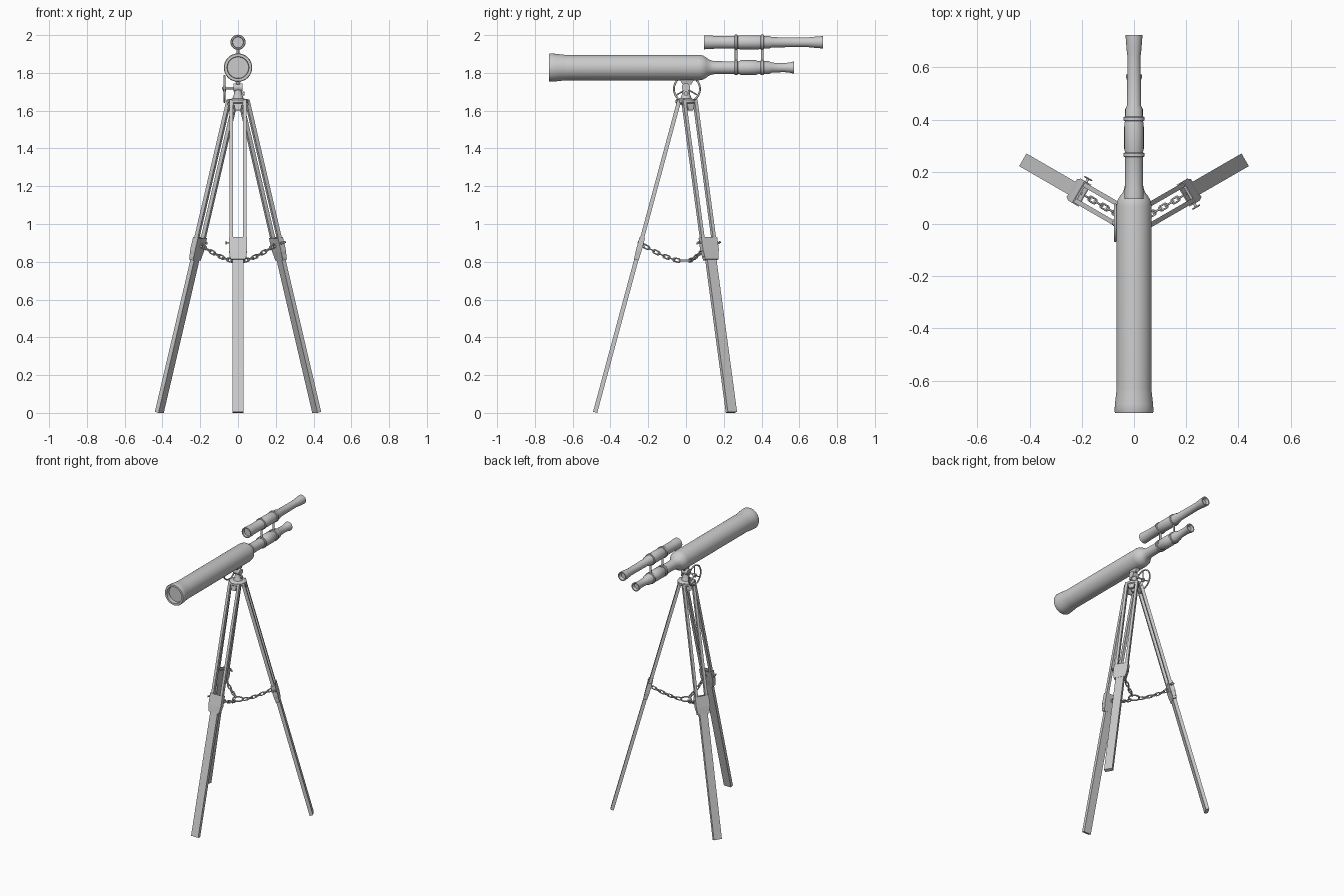
import bpy, bmesh, math
from mathutils import Matrix, Vector

if "Cube" in bpy.data.objects:
    bpy.data.objects.remove(bpy.data.objects["Cube"])

T, R = Matrix.Translation, Matrix.Rotation
TUBE_Z, FINDER_Z, WHEEL_Z = 1.828, 1.962, 1.715


def finish(name, bm, mat=Matrix(), smooth=True):
    bmesh.ops.recalc_face_normals(bm, faces=bm.faces)
    me = bpy.data.meshes.new(name)
    bm.to_mesh(me)
    bm.free()
    ob = bpy.data.objects.new(name, me)
    bpy.context.collection.objects.link(ob)
    ob.matrix_world = mat
    if smooth:
        bpy.ops.object.select_all(action='DESELECT')
        ob.select_set(True)
        bpy.context.view_layer.objects.active = ob
        bpy.ops.object.shade_smooth_by_angle(angle=math.radians(35))
    return ob


def lathe(name, profile, mat=Matrix(), n=48):
    """Revolve (position, radius) pairs about local z and cap both ends."""
    bm = bmesh.new()
    rings = [[bm.verts.new((r * math.cos(2 * math.pi * i / n), r * math.sin(2 * math.pi * i / n), p))
              for i in range(n)] for p, r in profile]
    for a, b in zip(rings, rings[1:]):
        for i in range(n):
            bm.faces.new((a[i], a[(i + 1) % n], b[(i + 1) % n], b[i]))
    bm.faces.new(rings[0])
    bm.faces.new(rings[-1])
    return finish(name, bm, mat)


def box(name, size, centre, mat=Matrix(), taper=1.0, bevel=0.0):
    """Box whose lower end may be narrowed by taper."""
    bm = bmesh.new()
    bmesh.ops.create_cube(bm, size=1)
    for v in bm.verts:
        k = taper if v.co.z < 0 else 1
        v.co = Vector((v.co.x * size[0] * k, v.co.y * size[1] * k, v.co.z * size[2])) + Vector(centre)
    if bevel:
        bmesh.ops.bevel(bm, geom=bm.edges[:], offset=bevel, segments=1, affect='EDGES')
    return finish(name, bm, mat, False)


def rod(name, a, b, r, mat=Matrix(), n=16):
    a, b = Vector(a), Vector(b)
    rot = (b - a).to_track_quat('Z', 'Y').to_matrix().to_4x4()
    return lathe(name, [(0, r), ((b - a).length, r)], mat @ T(a) @ rot, n)


def loops(name, paths, r):
    """Closed wire loops with a round section."""
    cu = bpy.data.curves.new(name, 'CURVE')
    cu.dimensions, cu.bevel_depth, cu.bevel_resolution = '3D', r, 2
    for pts in paths:
        s = cu.splines.new('POLY')
        s.points.add(len(pts) - 1)
        for p, co in zip(s.points, pts):
            p.co = (*co, 1)
        s.use_cyclic_u = s.use_smooth = True
    ob = bpy.data.objects.new(name, cu)
    bpy.context.collection.objects.link(ob)
    return ob


def along_y(z):
    return T((0, 0, z)) @ R(math.radians(-90), 4, 'X')


# Main optical tube with recessed lens, shoulder and stepped eyepiece
lathe("main_tube", [(-0.700, 0.056), (-0.725, 0.058), (-0.725, 0.072), (-0.718, 0.075), (-0.69, 0.073),
                    (-0.645, 0.068), (-0.63, 0.067), (0.07, 0.067), (0.09, 0.064), (0.108, 0.053),
                    (0.122, 0.042), (0.14, 0.036), (0.16, 0.034), (0.25, 0.033)], along_y(TUBE_Z), 64)
lathe("eyepiece_tube", [(0.24, 0.033), (0.28, 0.033), (0.29, 0.039), (0.37, 0.039), (0.38, 0.034),
                        (0.44, 0.034), (0.455, 0.026), (0.52, 0.024), (0.55, 0.027), (0.565, 0.031),
                        (0.573, 0.031), (0.573, 0.024), (0.556, 0.019)], along_y(TUBE_Z))
# Finder scope above the eyepiece
lathe("finder_scope", [(0.112, 0.028), (0.095, 0.030), (0.095, 0.037), (0.13, 0.036), (0.15, 0.034),
                       (0.275, 0.034), (0.285, 0.037), (0.385, 0.037), (0.395, 0.034), (0.44, 0.033),
                       (0.455, 0.027), (0.64, 0.025), (0.665, 0.028), (0.69, 0.030), (0.715, 0.032),
                       (0.725, 0.032), (0.725, 0.025), (0.705, 0.020)], along_y(FINDER_Z))
# Clamp rings and posts that carry the finder
for i, y in enumerate((0.265, 0.403)):
    for label, z in (("tube", TUBE_Z), ("finder", FINDER_Z)):
        lathe(f"{label}_clamp_ring_{i}", [(y - 0.009, 0.036), (y - 0.006, 0.040), (y + 0.006, 0.040),
                                          (y + 0.009, 0.036)], along_y(z))
    rod(f"finder_post_{i}", (0, y, TUBE_Z + 0.03), (0, y, FINDER_Z - 0.03), 0.007)

# Tripod head, swivel post and saddle under the tube
lathe("tripod_head", [(1.60, 0.014), (1.632, 0.024), (1.638, 0.052), (1.642, 0.056), (1.656, 0.056),
                      (1.66, 0.052), (1.664, 0.030), (1.685, 0.022), (1.715, 0.017), (1.74, 0.016)])
box("saddle", (0.036, 0.085, 0.035), (0, 0.005, 1.757), taper=0.55)
rod("pivot_barrel", (-0.024, 0, WHEEL_Z + 0.008), (0.024, 0, WHEEL_Z + 0.008), 0.022, n=24)
rod("lock_screw", (0.01, 0, 1.69), (0.03, 0, 1.69), 0.005)
rod("lock_knob", (0.027, 0, 1.69), (0.034, 0, 1.69), 0.011)

# Spoked hand wheel on the side
wheel_pts = [(-0.072, 0.005 + 0.069 * math.cos(a), WHEEL_Z + 0.069 * math.sin(a))
             for a in (2 * math.pi * i / 48 for i in range(48))]
loops("hand_wheel_rim", [wheel_pts], 0.005)
for i in range(3):
    a = math.radians(90 + 120 * i)
    rod(f"hand_wheel_spoke_{i}", (-0.072, 0.005, WHEEL_Z),
        (-0.072, 0.005 + 0.068 * math.cos(a), WHEEL_Z + 0.068 * math.sin(a)), 0.004, n=10)
rod("hand_wheel_axle", (-0.084, 0.003, WHEEL_Z + 0.004), (0.0, 0.003, WHEEL_Z + 0.004), 0.006)
rod("hand_wheel_hub", (-0.080, 0.005, WHEEL_Z), (-0.064, 0.005, WHEEL_Z), 0.013)

# Three legs: double upper rails, sleeve with wing screw, solid lower leg, chain
tilt = math.atan2(0.445, 1.65)
links = []
for k in range(3):
    spin = R(math.radians(120 * k), 4, 'Z')
    leg = spin @ T((0, -0.481, 0.003)) @ R(-tilt, 4, 'X')
    box(f"lower_leg_{k}", (0.056, 0.023, 0.90), (0, 0, 0.45), leg)
    for s in (-1, 1):
        box(f"upper_rail_{k}_{s}", (0.018, 0.021, 0.86), (s * 0.035, 0, 1.282), leg)
    # Sleeve: side cheeks, front and back plates, tapered collar
    for s in (-1, 1):
        box(f"sleeve_plate_{k}_{s}", (0.095, 0.004, 0.075), (0, s * 0.013, 0.921), leg)
        box(f"sleeve_cheek_{k}_{s}", (0.004, 0.03, 0.075), (s * 0.0465, 0, 0.921), leg)
    box(f"sleeve_collar_{k}", (0.095, 0.03, 0.05), (0, 0, 0.861), leg, taper=0.84)
    rod(f"wing_screw_{k}", (-0.045, 0, 0.93), (-0.064, 0, 0.93), 0.005, leg)
    box(f"wing_screw_grip_{k}", (0.006, 0.034, 0.012), (-0.063, 0, 0.93), leg, bevel=0.002)
    # Pivot pin and lug joining the rails to the head
    rod(f"hinge_pin_{k}", (-0.048, 0, 1.69), (0.048, 0, 1.69), 0.006, leg)
    box(f"hinge_lug_{k}", (0.05, 0.022, 0.05), (0, 0.002, 1.682), leg, taper=0.6)
    rod(f"chain_eye_{k}", (0, 0.010, 0.915), (0, 0.026, 0.915), 0.006, leg)

    # Sagging chain of alternating links
    n_links = 7

    def hang(t):
        return Vector((0, -0.036 - 0.188 * t, 0.806 + 0.08 * t ** 1.35))
    for i in range(n_links):
        a, b = hang(i / n_links), hang((i + 1) / n_links)
        d = (b - a).normalized()
        side = Vector((1, 0, 0)) if i % 2 else Vector((1, 0, 0)).cross(d)
        pts = []
        for j in range(16):
            u = 2 * math.pi * (j + 0.5) / 16
            straight = 0.010 * (1 if math.cos(u) > 0 else -1)
            pts.append(spin @ ((a + b) / 2 + d * (straight + 0.009 * math.cos(u)) + side * 0.009 * math.sin(u)))
        links.append(pts)
loops("spreader_chains", links, 0.0038)
loops("chain_centre_ring", [[(0.034 * math.cos(a), 0.034 * math.sin(a), 0.806)
                             for a in (2 * math.pi * i / 36 for i in range(36))]], 0.005)
